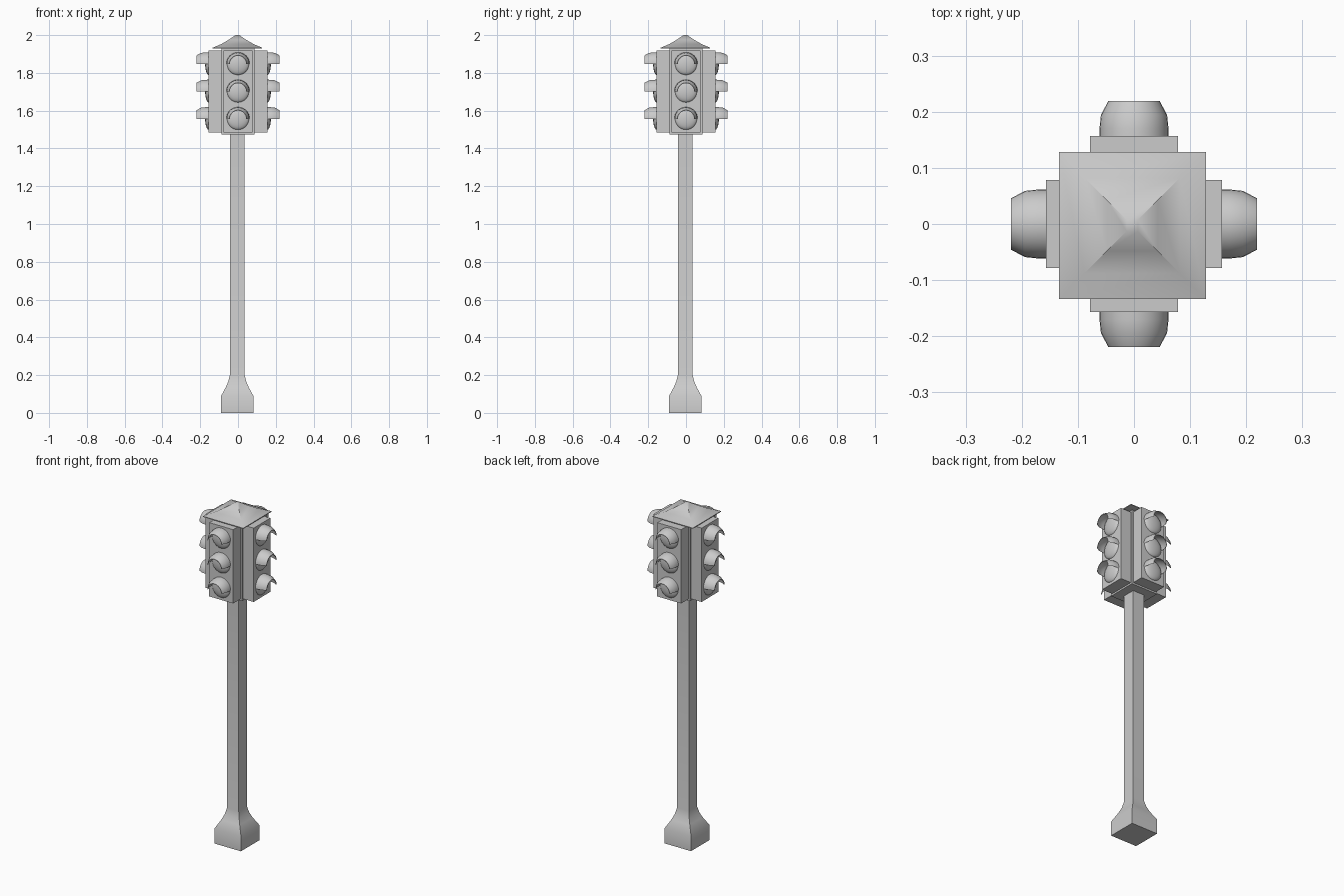
import bpy, bmesh, math
from mathutils import Matrix, Vector

if "Cube" in bpy.data.objects:
    bpy.data.objects.remove(bpy.data.objects["Cube"])

SMOOTH = math.radians(35)


def finish(name, bm, smooth=False):
    bmesh.ops.recalc_face_normals(bm, faces=bm.faces)
    me = bpy.data.meshes.new(name)
    bm.to_mesh(me)
    bm.free()
    ob = bpy.data.objects.new(name, me)
    bpy.context.collection.objects.link(ob)
    if smooth:
        bpy.ops.object.select_all(action='DESELECT')
        ob.select_set(True)
        bpy.context.view_layer.objects.active = ob
        bpy.ops.object.shade_smooth_by_angle(angle=SMOOTH)
    return ob


def box(name, center, size, turn=0):
    bm = bmesh.new()
    m = Matrix.Rotation(turn, 4, 'Z') @ Matrix.Translation(center) @ Matrix.Diagonal((*size, 1))
    bmesh.ops.create_cube(bm, size=1, matrix=m)
    return finish(name, bm)


def square_loft(name, profile, offset):
    # stack of square rings given as (half width, height)
    bm = bmesh.new()
    rings = [[bm.verts.new((offset + sx * h, offset + sy * h, z))
              for sx, sy in ((-1, -1), (1, -1), (1, 1), (-1, 1))] for h, z in profile]
    for a, b in zip(rings, rings[1:]):
        for i in range(4):
            j = (i + 1) % 4
            bm.faces.new((a[i], a[j], b[j], b[i]))
    bm.faces.new(rings[0])
    bm.faces.new(rings[-1])
    return finish(name, bm, True)


def revolve(name, profile, z, turn, arc, segs, closed):
    # sweep (radius, distance) profile around the outward axis of one side
    bm = bmesh.new()
    count = segs if closed else segs + 1
    rot = Matrix.Rotation(turn, 4, 'Z')
    cols = []
    for i in range(count):
        a = arc * i / segs
        cols.append([bm.verts.new(rot @ Vector((r * math.cos(a), -d, z + r * math.sin(a))))
                     for r, d in profile])
    for i in range(segs):
        a, b = cols[i], cols[(i + 1) % count]
        for k in range(len(profile) - 1):
            bm.faces.new((a[k], b[k], b[k + 1], a[k + 1]))
    bmesh.ops.remove_doubles(bm, verts=bm.verts, dist=1e-5)
    return finish(name, bm, True)


# Square post with flared foot
square_loft("post", [(0.087, 0), (0.087, 0.087), (0.060, 0.137), (0.047, 0.168),
                     (0.038, 0.205), (0.038, 1.48)], -0.004)

# Signal head core and hipped roof
box("head_core", (0, 0, 1.702), (0.174, 0.174, 0.455))
square_loft("roof", [(0.131, 1.929), (0.131, 1.933), (0.085, 1.953),
                     (0.045, 1.976), (0.010, 2.0)], -0.003)

# Four signal faces, each with three lenses and hoods
lens_profile = [(0.059 * math.cos(t), 0.154 + 0.020 * math.sin(t))
                for t in (math.pi / 2 * k / 6 for k in range(7))]
hood_profile = [(0.062, 0.150), (0.0615, 0.170), (0.059, 0.194), (0.046, 0.219),
                (0.043, 0.219), (0.055, 0.193), (0.058, 0.170), (0.0585, 0.150)]
for side, label in enumerate(("front", "right", "back", "left")):
    turn = side * math.pi / 2
    box(label + "_housing", (0, -0.117, 1.702), (0.156, 0.079, 0.435), turn)
    for z, level in ((1.557, "lower"), (1.702, "middle"), (1.847, "upper")):
        tag = label + "_" + level
        revolve(tag + "_lens", lens_profile, z, turn, 2 * math.pi, 24, True)
        hood = revolve(tag + "_hood", hood_profile, z, turn, math.pi, 16, False)
